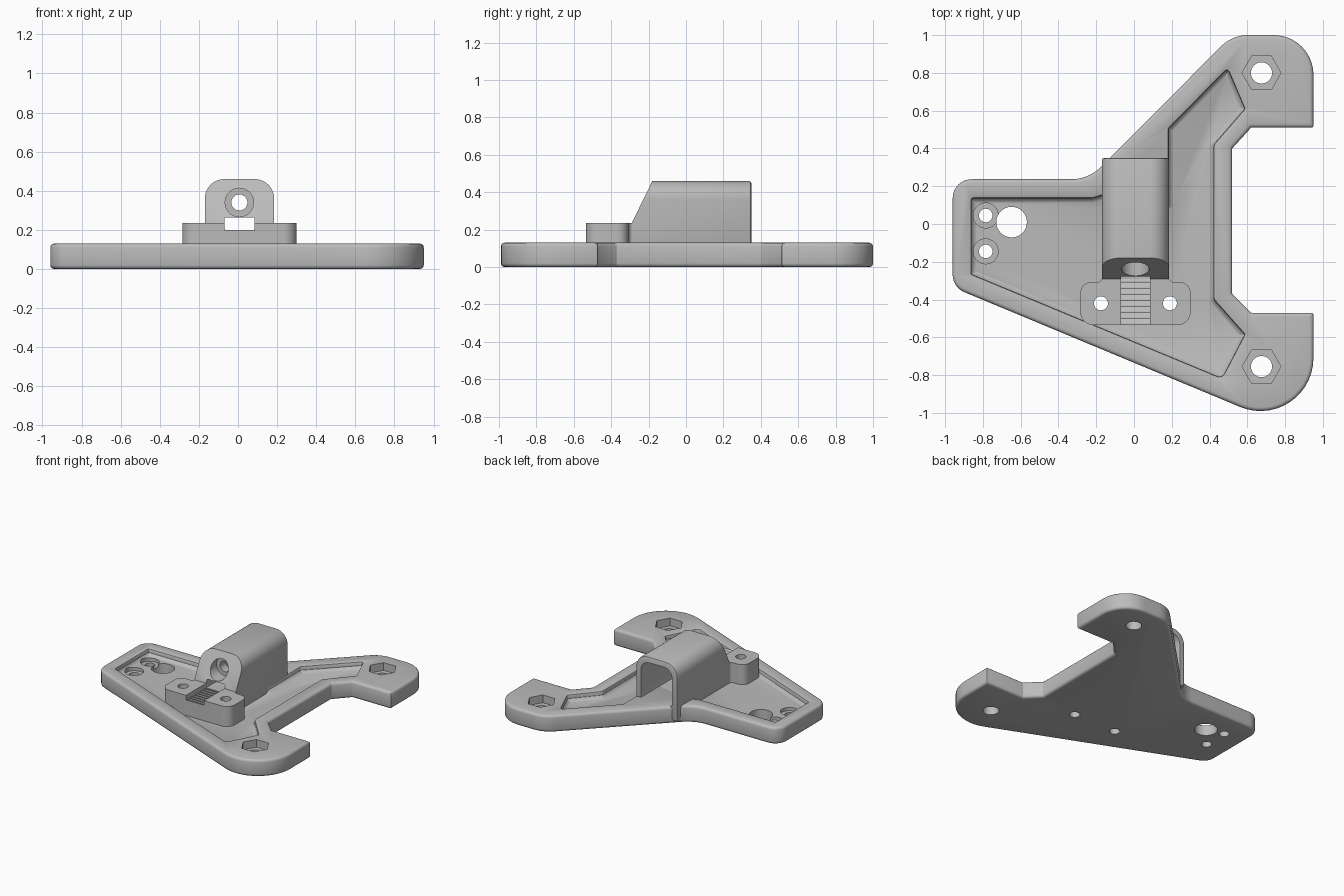
import bpy, bmesh, math
from mathutils import Vector, Matrix

if "Cube" in bpy.data.objects:
    bpy.data.objects.remove(bpy.data.objects["Cube"])

grey = bpy.data.materials.new("plain_grey")
grey.use_nodes = True
COLOUR = (0.5, 0.5, 0.5, 1)
grey.diffuse_color = COLOUR
grey.node_tree.nodes["Principled BSDF"].inputs["Base Color"].default_value = COLOUR


def outline(corners, off):
    """Counter-clockwise (x, y, radius) corners, offset outward and filleted."""
    pts = [Vector(c[:2]) for c in corners]
    ring = []
    for i, p in enumerate(pts):
        d1 = (p - pts[i - 1]).normalized()
        d2 = (pts[(i + 1) % len(pts)] - p).normalized()
        n1, n2 = Vector((d1.y, -d1.x)), Vector((d2.y, -d2.x))
        turn = math.atan2(d1.x * d2.y - d1.y * d2.x, d1.dot(d2))
        side = 1 if turn > 0 else -1
        base = corners[i][2]
        r = max(base + side * off, 0.004)
        q = p + (n1 + n2) / (1 + n1.dot(n2)) * off
        start = q - d1 * r * math.tan(abs(turn) / 2)
        centre = start - n1 * r * side
        n = 14 if base > 0.15 else 8 if base > 0.02 else 2
        for k in range(n + 1):
            ring.append(centre + Matrix.Rotation(turn * k / n, 2) @ (start - centre))
    return ring


def finish(name, bm):
    bmesh.ops.recalc_face_normals(bm, faces=bm.faces)
    me = bpy.data.meshes.new(name)
    bm.to_mesh(me)
    bm.free()
    me.materials.append(grey)
    ob = bpy.data.objects.new(name, me)
    bpy.context.collection.objects.link(ob)
    return ob


def prism(name, corners, layers, axis="z", clip=None):
    """Stack outlines given as (position, offset) along an axis."""
    bm = bmesh.new()
    rings = []
    for pos, off in layers:
        rings.append([bm.verts.new((p.x, p.y, pos) if axis == "z" else
                                   (p.x, pos, p.y) if axis == "y" else
                                   (pos, p.x, p.y)) for p in outline(corners, off)])
    for a, b in zip(rings, rings[1:]):
        for i in range(len(a)):
            bm.faces.new((a[i - 1], a[i], b[i], b[i - 1]))
    bm.faces.new(rings[0])
    bm.faces.new(rings[-1])
    if clip:
        geom = bm.verts[:] + bm.edges[:] + bm.faces[:]
        bmesh.ops.bisect_plane(bm, geom=geom, plane_co=clip[0], plane_no=clip[1],
                               clear_outer=True)
        bmesh.ops.holes_fill(bm, edges=[e for e in bm.edges if e.is_boundary])
    return finish(name, bm)


def rod(x, y, z0, z1, r, sides=32, along_y=False):
    """Round or hexagonal cutter; along y it is centred on (x, z=y)."""
    bm = bmesh.new()
    bmesh.ops.create_cone(bm, cap_ends=True, segments=sides, radius1=r, radius2=r,
                          depth=z1 - z0)
    if sides == 6 and abs(max(v.co.x for v in bm.verts) - r) > 0.001:
        bmesh.ops.rotate(bm, verts=bm.verts, matrix=Matrix.Rotation(math.pi / 6, 3, "Z"))
    mid = (z0 + z1) / 2
    if along_y:
        bmesh.ops.rotate(bm, verts=bm.verts, matrix=Matrix.Rotation(math.pi / 2, 3, "X"))
    bmesh.ops.translate(bm, verts=bm.verts, vec=(x, mid, y) if along_y else (x, y, mid))
    return finish("cutter", bm)


def rect(x0, x1, y0, y1, r=0):
    return [(x0, y0, r), (x1, y0, r), (x1, y1, r), (x0, y1, r)]


def cut(target, *cutters):
    bpy.context.view_layer.objects.active = target
    for c in cutters:
        mod = target.modifiers.new("cut", "BOOLEAN")
        mod.operation, mod.solver, mod.object = "DIFFERENCE", "EXACT", c
        bpy.ops.object.modifier_apply(modifier=mod.name)
    for c in cutters:
        bpy.data.objects.remove(c)


# Base plate with rounded rim edges
TOP, FLOOR, R = 0.13, 0.08, 0.02
plate_shape = [(-0.96, -0.335, 0.1), (0.95, -1.13, 0.28), (0.95, -0.47, 0.01),
               (0.62, -0.47, 0), (0.52, -0.37, 0), (0.52, 0.4, 0), (0.62, 0.51, 0),
               (0.95, 0.51, 0.01), (0.95, 1.0, 0.21), (0.52, 1.0, 0.2),
               (-0.24, 0.237, 0.22), (-0.96, 0.237, 0.1)]
arc = [(R - R * math.cos(a), R * math.sin(a) - R)
       for a in (math.radians(d) for d in (0, 30, 60, 90))]
plate = prism("base_plate", plate_shape,
              arc + [(TOP - z, off) for z, off in reversed(arc)])

# Sunken floor with a filleted foot and a softened lip
pocket_shape = [(-0.86, -0.265, 0.01), (0.465, -0.815, 0.03), (0.585, -0.585, 0.01),
                (0.42, -0.4, 0.04), (0.42, 0.42, 0.04), (0.585, 0.61, 0.01),
                (0.495, 0.82, 0.01), (0.185, 0.505, 0.01), (0.185, 0.1, 0),
                (-0.12, 0.165, 0), (-0.22, 0.135, 0.1), (-0.86, 0.135, 0.01)]
cut(plate, prism("cutter", pocket_shape,
                 [(FLOOR, -0.022), (FLOOR + 0.006, -0.01), (FLOOR + 0.02, 0),
                  (TOP - 0.015, 0), (TOP - 0.004, 0.004), (TOP + 0.001, 0.015),
                  (TOP + 0.05, 0.016)]))

# Bolt holes with hexagonal nut seats, small screw holes, large cable hole
for y in (0.8, -0.755):
    cut(plate, rod(0.675, y, 0.07, 0.3, 0.103, 6), rod(0.675, y, -0.1, 0.3, 0.056))
for y in (0.045, -0.145):
    cut(plate, rod(-0.785, y, FLOOR - 0.025, 0.3, 0.066), rod(-0.785, y, -0.1, 0.3, 0.036))
cut(plate, rod(-0.648, 0.01, -0.1, 0.3, 0.081))

# Hollow housing with an arched top and a sloped front
housing = prism("housing", [(-0.17, 0.02, 0), (0.185, 0.02, 0),
                            (0.185, 0.46, 0.1), (-0.17, 0.46, 0.1)],
                [(-0.29, 0), (0.335, 0), (0.346, -0.004), (0.35, -0.014)], "y",
                clip=((0, -0.29, 0.235), (0, -0.225, 0.11)))
cut(housing, prism("cutter", [(-0.125, TOP, 0), (0.14, TOP, 0),
                              (0.14, 0.415, 0.07), (-0.125, 0.415, 0.07)],
                   [(-0.1, 0), (0.5, 0)], "y"))
cut(housing, rod(0.007, 0.34, -0.5, -0.17, 0.073, along_y=True),
    rod(0.007, 0.34, -0.5, 0, 0.041, along_y=True),
    prism("cutter", rect(-0.07, 0.085, 0.2, 0.262), [(-0.6, 0), (-0.05, 0)], "y"))

# Clamp pad in front of the housing
pad_shape = [(-0.285, -0.535, 0.07), (0.3, -0.535, 0.07), (0.3, -0.307, 0.06),
             (0.184, -0.307, 0.025), (0.184, -0.27, 0), (-0.169, -0.27, 0),
             (-0.169, -0.307, 0.025), (-0.285, -0.307, 0.06)]
pad = prism("clamp_pad", pad_shape, [(0.06, 0), (0.235, 0)])
cut(pad, prism("cutter", rect(-0.07, 0.085, -0.6, -0.2), [(0.185, 0), (0.4, 0)]))
for x in (-0.175, 0.19):
    for part in (plate, pad):
        cut(part, rod(x, -0.42, -0.1, 0.4, 0.037))

# Grip teeth across the slot
bm = bmesh.new()
for i in range(8):
    y = -0.535 + i * 0.032
    ends = [[bm.verts.new((x, y + dy, z)) for dy, z in
             ((0, 0.17), (0.032, 0.17), (0.032, 0.187), (0.008, 0.2), (0, 0.2))]
            for x in (-0.07, 0.085)]
    for k in range(5):
        bm.faces.new((ends[0][k - 1], ends[0][k], ends[1][k], ends[1][k - 1]))
    for end in ends:
        bm.faces.new(end)
teeth = finish("grip_teeth", bm)

# Smooth the rounded parts, keep hard edges
for ob in (plate, housing, pad):
    bpy.ops.object.select_all(action="DESELECT")
    ob.select_set(True)
    bpy.context.view_layer.objects.active = ob
    bpy.ops.object.shade_smooth_by_angle(angle=math.radians(32))
